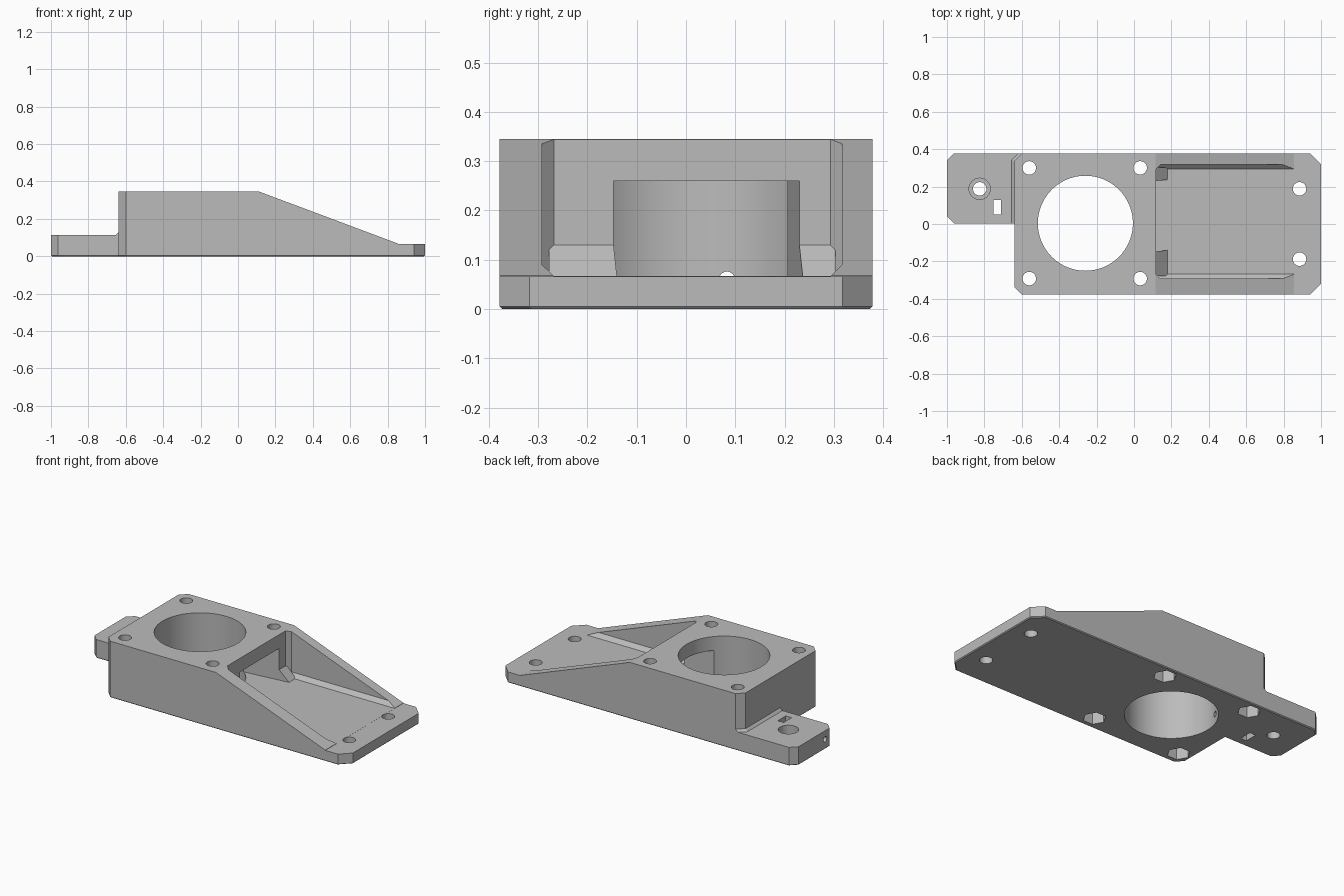
import bpy, bmesh
from math import cos, sin, pi, radians

cube = bpy.data.objects.get("Cube")
if cube:
    bpy.data.objects.remove(cube, do_unlink=True)

grey = bpy.data.materials.new("plain grey")
grey.use_nodes = True
grey.diffuse_color = (0.5, 0.5, 0.5, 1)
grey.node_tree.nodes["Principled BSDF"].inputs["Base Color"].default_value = (0.5, 0.5, 0.5, 1)


def hull(name, points):
    """Convex solid around the given points."""
    bm = bmesh.new()
    verts = [bm.verts.new(p) for p in points]
    res = bmesh.ops.convex_hull(bm, input=verts)
    loose = [v for v in bm.verts if not v.link_faces]
    bmesh.ops.delete(bm, geom=loose, context='VERTS')
    bmesh.ops.dissolve_limit(bm, angle_limit=radians(0.5), verts=bm.verts, edges=bm.edges)
    bmesh.ops.recalc_face_normals(bm, faces=bm.faces)
    mesh = bpy.data.meshes.new(name)
    bm.to_mesh(mesh)
    bm.free()
    mesh.materials.append(grey)
    ob = bpy.data.objects.new(name, mesh)
    bpy.context.collection.objects.link(ob)
    return ob


def layers(name, *rings):
    """Solid from (outline, height) rings."""
    return hull(name, [(x, y, z) for outline, z in rings for x, y in outline])


def outline(x0, x1, y0, y1, c0, c1, inset=0.0):
    """Rectangle with clipped corners: c0 at the low x end, c1 at the high x end."""
    x0, x1, y0, y1 = x0 + inset, x1 - inset, y0 + inset, y1 - inset
    return [(x0, y0 + c0), (x0 + c0, y0), (x1 - c1, y0), (x1, y0 + c1),
            (x1, y1 - c1), (x1 - c1, y1), (x0 + c0, y1), (x0, y1 - c0)]


def round_cut(name, x, y, r, z0, z1, sides=32):
    ring = [(x + r * cos(2 * pi * i / sides), y + r * sin(2 * pi * i / sides))
            for i in range(sides)]
    return layers(name, (ring, z0), (ring, z1))


def combine(target, other, operation):
    mod = target.modifiers.new(operation, 'BOOLEAN')
    mod.operation = operation
    mod.solver = 'EXACT'
    mod.object = other
    bpy.ops.object.select_all(action='DESELECT')
    bpy.context.view_layer.objects.active = target
    target.select_set(True)
    bpy.ops.object.modifier_apply(modifier=mod.name)
    bpy.data.objects.remove(other, do_unlink=True)


def cut(target, other):
    combine(target, other, 'DIFFERENCE')


H, PLATE, W, EDGE = 0.345, 0.066, 0.378, 0.005

# Main block with a sloped nose and a thin bottom bevel
plan = (-0.64, 1.0, -W, W, 0.04, 0.06)
body = layers("mount_body", (outline(*plan, inset=EDGE), 0),
              (outline(*plan), EDGE), (outline(*plan), H))
slope = [(0.115, H), (0.86, PLATE), (1.2, PLATE), (1.2, 0.5), (0.115, 0.5)]
nose = [(0.115, H), (0.86, PLATE), (0.86, 0.5), (0.115, 0.5)]
cut(body, hull("nose_cut", [(x, y, z) for x, z in nose for y in (-0.6, 0.6)]))
flat = [(0.855, PLATE), (1.2, PLATE), (1.2, 0.5), (0.855, 0.5)]
cut(body, hull("flat_cut", [(x, y, z) for x, z in flat for y in (-0.6, 0.6)]))

# Side tab, and the small fillet where the block rises from it
tab_plan = (-1.0, -0.55, 0.003, W, 0.038, 0.0)
tab = layers("side_tab", (outline(*tab_plan, inset=EDGE), 0),
             (outline(*tab_plan), EDGE), (outline(*tab_plan), 0.113))
combine(body, tab, 'UNION')
low = [(-0.655, 0.003), (-0.655, 0.342), (-0.617, W), (-0.5, W), (-0.5, 0.003)]
high = [(-0.64, 0.003), (-0.64, 0.338), (-0.6, W), (-0.5, W), (-0.5, 0.003)]
combine(body, layers("tab_fillet", (low, 0.1), (low, 0.113), (high, 0.127)), 'UNION')

# Sloped pocket with chamfered floor edges and corners
X, Y0, Y1, C = 0.117, -0.268, 0.293, 0.024
floor = [(X, Y0), (X, Y1), (1.1, Y1), (1.1, Y0)]
wide = [(X, Y0), (X, Y1), (X + C, Y1 + C), (1.1, Y1 + C), (1.1, Y0 - C), (X + C, Y0 - C)]
cut(body, layers("pocket_cut", (floor, PLATE + 0.0005), (wide, PLATE + C), (wide, 0.5)))

# Wedge along the foot of the pocket's end wall
wedge = [(X - 0.02, 0.05), (X - 0.02, 0.13), (X, 0.13), (0.18, PLATE), (0.18, 0.05)]
combine(body, hull("wedge", [(x, y, z) for x, z in wedge
                             for y in (Y0 - 0.01, Y1 + 0.01)]), 'UNION')

# Round bore and the skewed channel from it to the pocket
cut(body, round_cut("bore_cut", -0.26, 0.004, 0.254, -0.1, 0.5, 96))
channel = [(x, y + 0.11 * (x - X)) for x in (-0.2, 0.25) for y in (-0.147, 0.23)]
cut(body, layers("channel_cut", (channel, PLATE + 0.0005), (channel, 0.26)))

# Four screw holes with hexagonal nut traps underneath
for x in (-0.56, 0.033):
    for y in (-0.292, 0.3):
        cut(body, round_cut("screw_cut", x, y, 0.036, -0.1, 0.5))
        cut(body, round_cut("nut_cut", x, y, 0.064, -0.1, 0.13, 6))

# Plain holes in the nose plate
for y in (-0.188, 0.188):
    cut(body, round_cut("plate_hole_cut", 0.885, y, 0.036, -0.1, 0.5))

# Tab: counterbored hole, nut slot and cross hole into the bore
cut(body, round_cut("tab_hole_cut", -0.825, 0.188, 0.036, -0.1, 0.5))
cut(body, round_cut("counterbore_cut", -0.825, 0.188, 0.057, 0.06, 0.5))
slot = [(x, y) for x in (-0.75, -0.71) for y in (0.05, 0.127)]
cut(body, layers("slot_cut", (slot, -0.1), (slot, 0.2)))
ring = [(0.083 + 0.016 * cos(pi * i / 12), 0.06 + 0.016 * sin(pi * i / 12)) for i in range(24)]
cut(body, hull("cross_hole_cut", [(x, y, z) for y, z in ring for x in (-1.1, -0.3)]))

# Smooth round walls, crisp edges
bpy.ops.object.select_all(action='DESELECT')
bpy.context.view_layer.objects.active = body
body.select_set(True)
bpy.ops.object.shade_smooth_by_angle(angle=radians(16))
